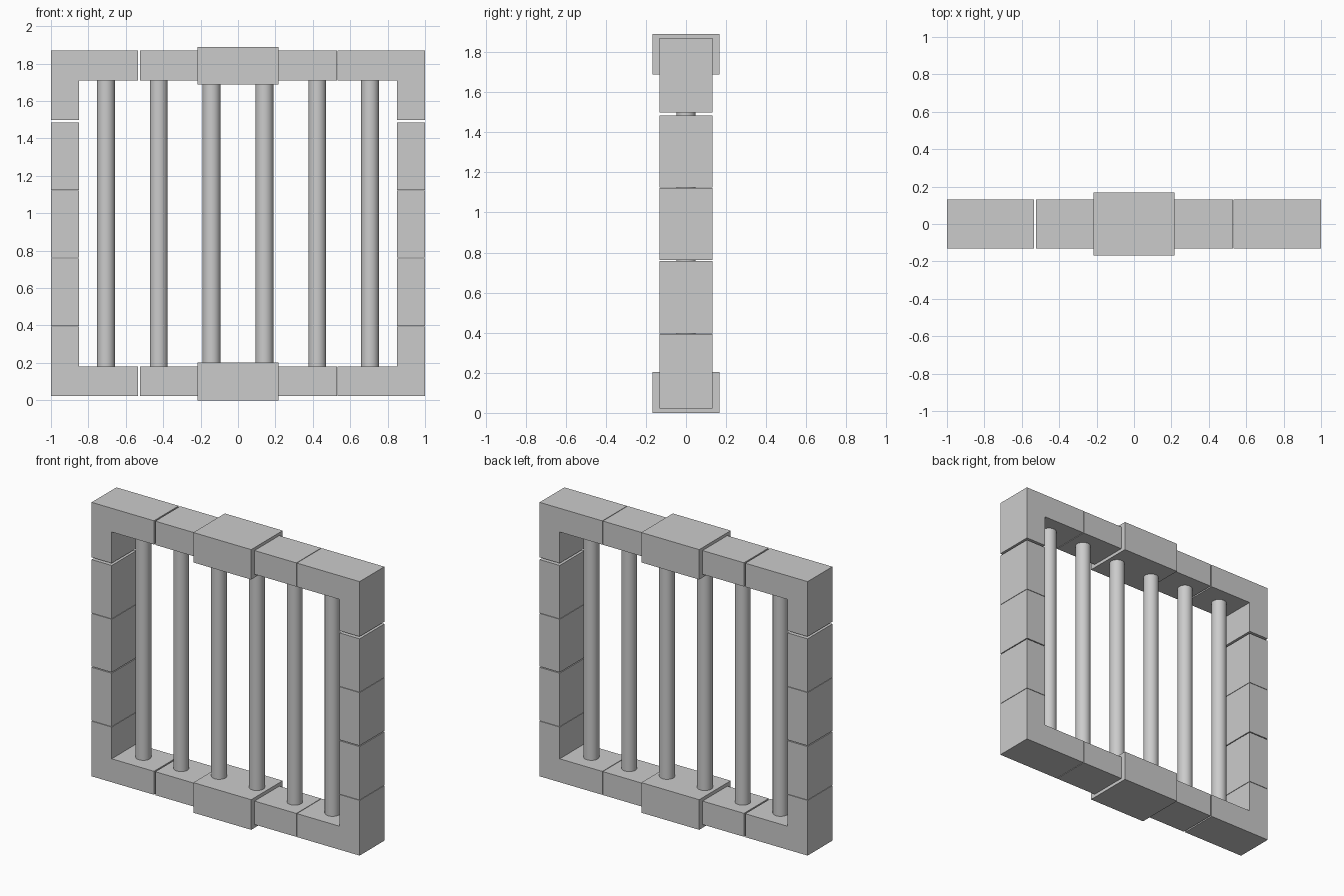
import bpy, bmesh

if "Cube" in bpy.data.objects:
    bpy.data.objects.remove(bpy.data.objects["Cube"])

D = 0.132            # half depth of the stone frame
LEG = 0.15           # width of the side posts
Z0, Z1 = 0.022, 1.87  # bottom and top of the frame


def prism(name, pts, half_depth):
    """Extrude an x/z outline along y, centred on y = 0."""
    bm = bmesh.new()
    face = bm.faces.new([bm.verts.new((x, -half_depth, z)) for x, z in pts])
    ext = bmesh.ops.extrude_face_region(bm, geom=[face])
    verts = [v for v in ext["geom"] if isinstance(v, bmesh.types.BMVert)]
    bmesh.ops.translate(bm, verts=verts, vec=(0, 2 * half_depth, 0))
    bmesh.ops.recalc_face_normals(bm, faces=bm.faces)
    mesh = bpy.data.meshes.new(name)
    bm.to_mesh(mesh)
    bm.free()
    ob = bpy.data.objects.new(name, mesh)
    bpy.context.collection.objects.link(ob)
    return ob


def block(name, x0, x1, z0, z1, half_depth=D):
    return prism(name, [(x0, z0), (x1, z0), (x1, z1), (x0, z1)], half_depth)


for side, s, corner_x, beam_x in (("left", -1, 0.535, 0.525), ("right", 1, 0.532, 0.528)):
    # L-shaped corner stones
    for level, zo, zi, ze in (("top", Z1, 1.71, 1.499), ("bottom", Z0, 0.18, 0.394)):
        outline = [(1, zo), (corner_x, zo), (corner_x, zi),
                   (1 - LEG, zi), (1 - LEG, ze), (1, ze)]
        prism(f"{level}_{side}_corner_stone", [(s * x, z) for x, z in outline], D)
        # beam stone between corner and centre block
        block(f"{level}_{side}_beam_stone", s * 0.21, s * beam_x, min(zo, zi), max(zo, zi))
    # stacked side stones
    for i, (za, zb) in enumerate(((0.397, 0.757), (0.763, 1.121), (1.124, 1.484))):
        block(f"{side}_side_stone_{i + 1}", s * (1 - LEG), s, za, zb)

# Larger centre blocks
block("bottom_centre_block", -0.216, 0.216, 0, 0.203, 0.168)
block("top_centre_block", -0.216, 0.216, 1.688, 1.89, 0.168)

# Round bars
for i in range(6):
    bpy.ops.mesh.primitive_cylinder_add(vertices=32, radius=0.048, depth=1.66,
                                        location=(-0.706 + i * 0.2824, 0, 0.945))
    bpy.context.object.name = f"bar_{i + 1}"
    bpy.ops.object.shade_smooth_by_angle()
